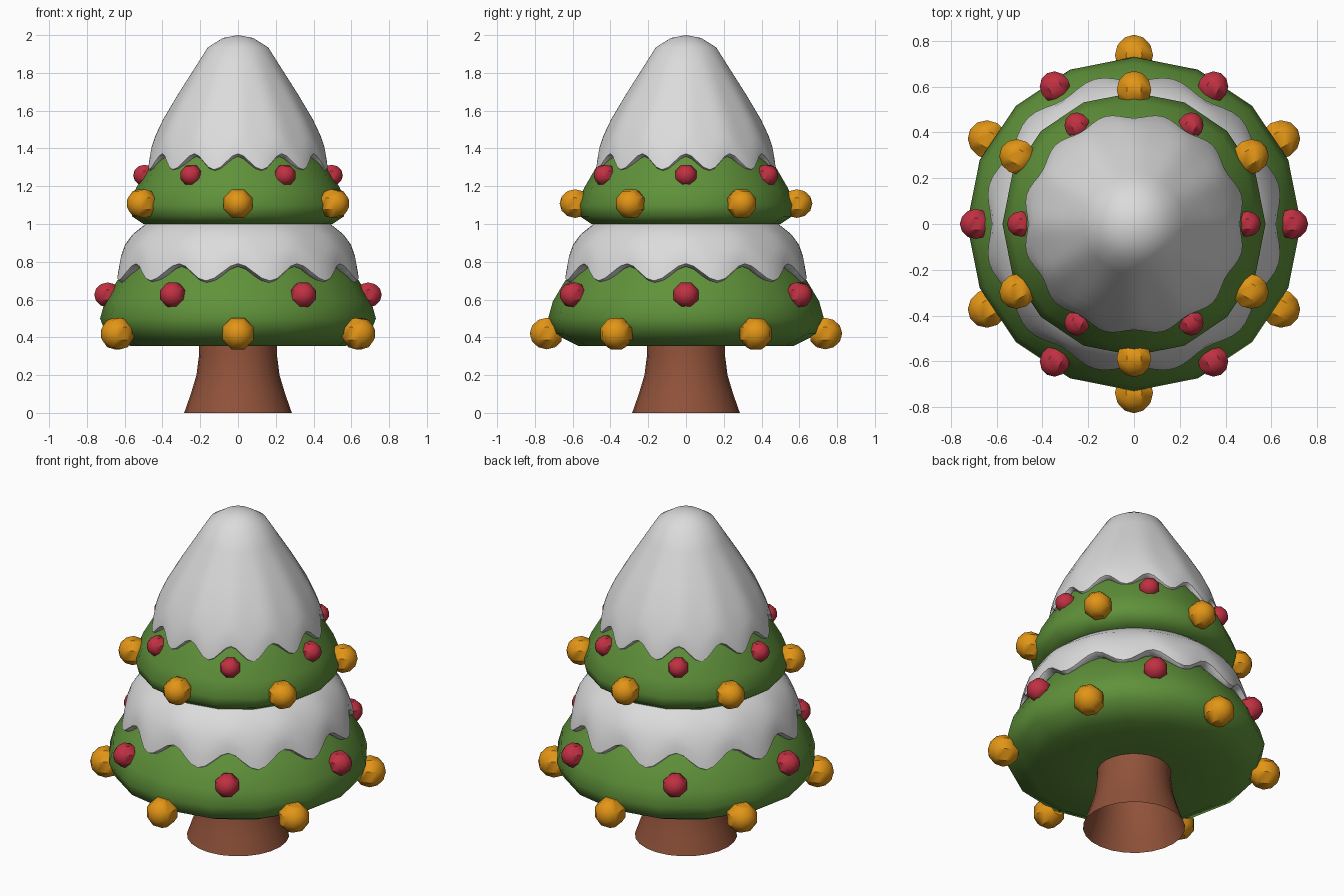
import bpy, bmesh, math
from mathutils import Vector, Matrix

if "Cube" in bpy.data.objects:
    bpy.data.objects.remove(bpy.data.objects["Cube"])


def material(name, rgb):
    m = bpy.data.materials.new(name)
    m.diffuse_color = (*rgb, 1)
    m.use_nodes = True
    m.node_tree.nodes["Principled BSDF"].inputs["Base Color"].default_value = m.diffuse_color
    return m


GREEN = material("leaf green", (0.115, 0.285, 0.042))
SNOW = material("snow white", (0.72, 0.71, 0.71))
BROWN = material("bark brown", (0.28, 0.085, 0.042))
GOLD = material("gold", (0.76, 0.30, 0.008))
RED = material("red", (0.53, 0.030, 0.055))


def finish(bm, name, mat, angle=50):
    bmesh.ops.recalc_face_normals(bm, faces=bm.faces)
    me = bpy.data.meshes.new(name)
    bm.to_mesh(me)
    bm.free()
    me.materials.append(mat)
    ob = bpy.data.objects.new(name, me)
    bpy.context.collection.objects.link(ob)
    bpy.ops.object.select_all(action='DESELECT')
    bpy.context.view_layer.objects.active = ob
    ob.select_set(True)
    bpy.ops.object.shade_smooth_by_angle(angle=math.radians(angle))
    return ob


def lathe(name, mat, profile, sides, wave=None, angle=50):
    """Spin (radius, z) pairs; wave(row, theta) gives (radius factor, z shift)."""
    bm = bmesh.new()
    rings = []
    for i, (r, z) in enumerate(profile):
        if r == 0:
            rings.append([bm.verts.new((0, 0, z))] * sides)
            continue
        ring = []
        for k in range(sides):
            t = 2 * math.pi * k / sides
            f, dz = wave(i, t) if wave else (1, 0)
            ring.append(bm.verts.new((r * f * math.cos(t), r * f * math.sin(t), z + dz)))
        rings.append(ring)
    for a, b in zip(rings, rings[1:]):
        for k in range(sides):
            j = (k + 1) % sides
            vs = list(dict.fromkeys((a[k], a[j], b[j], b[k])))
            bm.faces.new(vs)
    return finish(bm, name, mat, angle)


def scallop(weights, amp):
    """Twelve drips, growing towards the hem of the snow."""
    def wave(i, t):
        c = math.cos(12 * t)
        w = weights[i]
        return 1 - 0.025 * w * c, amp * w * c
    return wave


# trunk, open at the bottom
lathe("trunk", BROWN, [(0.285, 0), (0.25, 0.1), (0.22, 0.2), (0.207, 0.3), (0.205, 0.42)], 24)

# green tiers
lathe("lower_tier", GREEN, [(0, 0.36), (0.3, 0.355), (0.57, 0.355), (0.70, 0.42), (0.73, 0.50),
      (0.705, 0.59), (0.64, 0.70), (0.56, 0.80), (0.42, 0.95), (0, 1.05)], 16)
lathe("upper_tier", GREEN, [(0, 1.005), (0.3, 1.0), (0.50, 1.0), (0.56, 1.04), (0.575, 1.10),
      (0.54, 1.19), (0.47, 1.31), (0.40, 1.42), (0.2, 1.65), (0, 1.75)], 16)

# snow caps with scalloped hems and a tucked-in lip
lathe("lower_snow", SNOW, [(0.40, 1.04), (0.49, 1.0), (0.56, 0.94), (0.605, 0.87), (0.63, 0.80),
      (0.64, 0.745), (0.61, 0.73), (0.54, 0.76)], 96,
      scallop([0, 0, 0.1, 0.45, 0.8, 1, 1, 0.7], 0.045))
lathe("upper_snow", SNOW, [(0, 2.0), (0.08, 1.985), (0.16, 1.935), (0.22, 1.84), (0.32, 1.68),
      (0.40, 1.54), (0.445, 1.44), (0.468, 1.37), (0.475, 1.33), (0.45, 1.315), (0.39, 1.34)], 96,
      scallop([0, 0, 0, 0, 0.1, 0.3, 0.6, 0.9, 1, 1, 0.7], 0.042))


def baubles(name, mat, start, dist, z, radius):
    """Six eight-sided balls around the tree, poles pointing outwards, open at the back."""
    for n in range(6):
        t = math.radians(start + 60 * n)
        out = Vector((math.cos(t), math.sin(t), 0))
        bm = bmesh.new()
        bmesh.ops.create_uvsphere(bm, u_segments=8, v_segments=6, radius=radius)
        back = [v for v in bm.verts if v.co.z < -0.99 * radius]
        bmesh.ops.delete(bm, geom=back, context='VERTS')
        spin = Matrix.Rotation(math.pi / 8, 4, 'Z')
        aim = out.to_track_quat('Z', 'Y').to_matrix().to_4x4()
        bm.transform(Matrix.Translation(out * dist + Vector((0, 0, z))) @ aim @ spin)
        finish(bm, f"{name}_{n + 1}", mat, 40)


baubles("lower_gold_bauble", GOLD, 30, 0.737, 0.42, 0.09)
baubles("lower_red_bauble", RED, 0, 0.69, 0.625, 0.071)
baubles("upper_gold_bauble", GOLD, 30, 0.587, 1.108, 0.082)
baubles("upper_red_bauble", RED, 0, 0.495, 1.258, 0.06)
